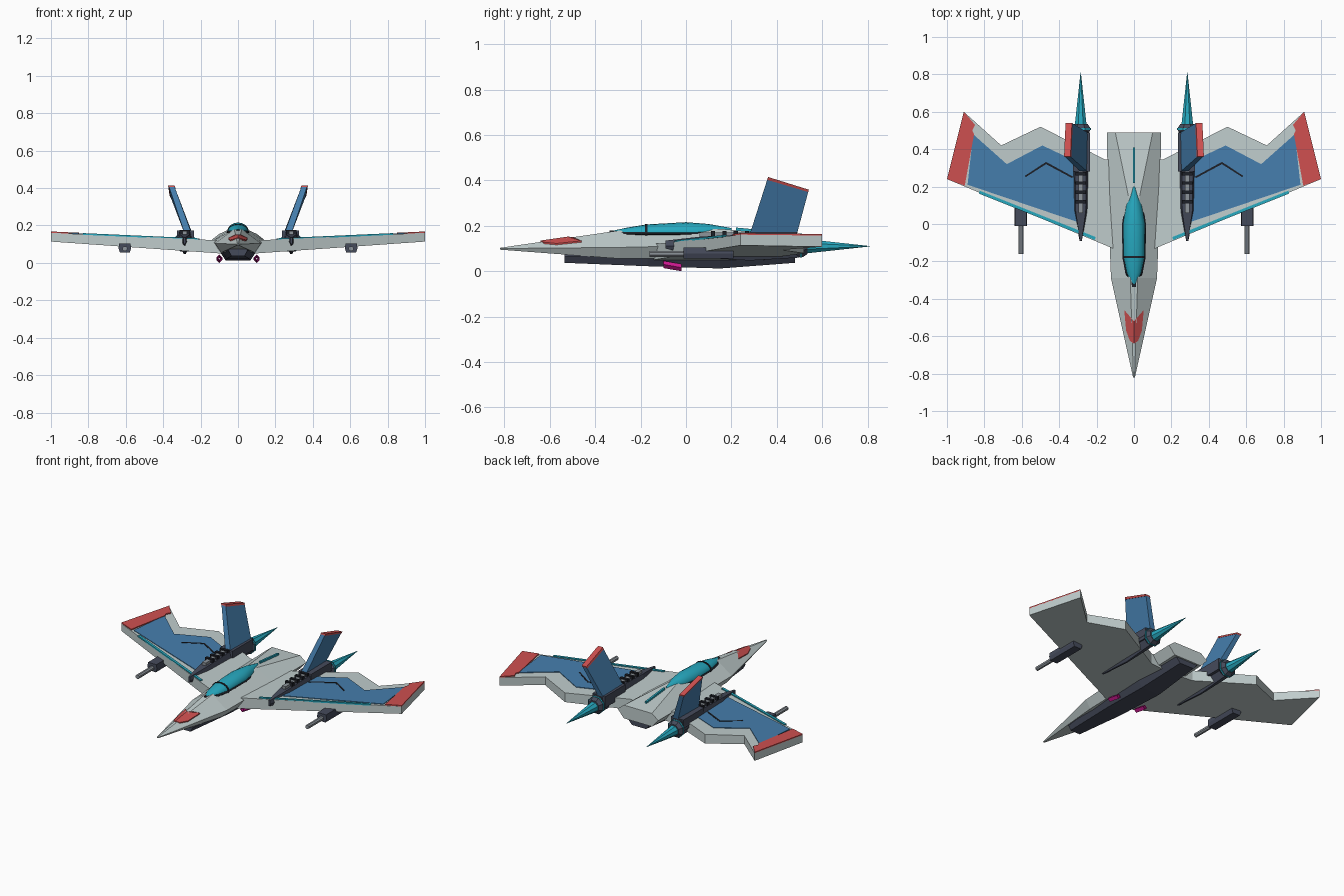
import bpy
import bmesh
import math

cube = bpy.data.objects.get("Cube")
if cube:
    bpy.data.objects.remove(cube, do_unlink=True)


def material(name, r, g, b):
    m = bpy.data.materials.new(name)
    m.use_nodes = True
    m.diffuse_color = (r, g, b, 1)
    m.node_tree.nodes["Principled BSDF"].inputs["Base Color"].default_value = (r, g, b, 1)
    return m


HULL = material("pale grey", .53, .61, .61)
BLUE = material("panel blue", .06, .21, .42)
RED = material("signal red", .62, .08, .08)
TEAL = material("glass teal", .02, .40, .53)
DARK = material("slate", .06, .07, .105)
BLACK = material("near black", .012, .014, .02)
PINK = material("magenta", .65, .01, .30)
STEEL = material("steel grey", .27, .30, .33)


def finish(name, bm, mat, mirror=False, smooth=False):
    bmesh.ops.recalc_face_normals(bm, faces=bm.faces)
    mesh = bpy.data.meshes.new(name)
    bm.to_mesh(mesh)
    bm.free()
    mesh.materials.append(mat)
    ob = bpy.data.objects.new(name, mesh)
    bpy.context.collection.objects.link(ob)
    if mirror:
        ob.modifiers.new("mirror", "MIRROR").use_mirror_merge = False
    if smooth:
        for p in mesh.polygons:
            p.use_smooth = len(p.vertices) == 4
    return ob


def loft(name, rings, mat, caps=True, **kw):
    """Skin a list of equal-sized point rings."""
    bm = bmesh.new()
    vs = [[bm.verts.new(p) for p in ring] for ring in rings]
    n = len(vs[0])
    for a, b in zip(vs, vs[1:]):
        for i in range(n):
            j = (i + 1) % n
            bm.faces.new((a[i], a[j], b[j], b[i]))
    if caps:
        bm.faces.new(vs[0])
        bm.faces.new(vs[-1])
    return finish(name, bm, mat, **kw)


def slab(name, outline, top, bottom, mat, mirror=True):
    """Solid from a plan outline between two height functions of x, y."""
    return loft(name, [[(x, y, f(x, y)) for x, y in outline] for f in (bottom, top)],
                mat, mirror=mirror)


def plate(name, outline, surface, mat, lift=.004):
    return slab(name, outline, lambda x, y: surface(x, y) + lift,
                lambda x, y: surface(x, y) - .003, mat)


def box(name, x, y, z, mat, mirror=True):
    return slab(name, [(x[0], y[0]), (x[1], y[0]), (x[1], y[1]), (x[0], y[1])],
                lambda *_: z[1], lambda *_: z[0], mat, mirror)


def circle(x, y, z, rx, rz, n, turn=0):
    return [(x + rx * math.cos(turn + 2 * math.pi * i / n), y,
             z + rz * math.sin(turn + 2 * math.pi * i / n)) for i in range(n)]


def hexring(y, w, zm, tw, zt, bw, zb, x=0):
    return [(x + w, y, zm), (x + tw, y, zt), (x - tw, y, zt),
            (x - w, y, zm), (x - bw, y, zb), (x + bw, y, zb)]


# Fuselage
loft("fuselage", [
    hexring(-.82, .005, .1, .003, .103, .003, .095),
    hexring(-.29, .123, .105, .02, .18, .09, .055),
    hexring(.15, .14, .115, .03, .187, .1, .055),
    hexring(.49, .145, .12, .1, .155, .1, .07)], HULL)

# Dark belly hull and its centre panel
loft("belly_hull", [
    hexring(-.535, .05, .065, .04, .085, .035, .037),
    hexring(-.17, .09, .07, .08, .09, .06, .022),
    hexring(.15, .105, .07, .09, .09, .065, .012),
    hexring(.48, .08, .07, .07, .1, .05, .037)], DARK)


# Nose marking follows the sloped nose facets
def nose(x, y):
    t = (y + .82) / .53
    w, tw, zt, zm = .005 + .118 * t, .003 + .017 * t, .103 + .077 * t, .1 + .005 * t
    return zt + max(0, x - tw) / (w - tw) * (zm - zt)


plate("nose_marking", [(0, -.64), (.022, -.625), (.042, -.57), (.052, -.46), (.02, -.5), (0, -.52)],
      nose, RED, .006)

# Canopy, rim and frame
stations = [(-.33, .006, .177), (-.26, .04, .192), (-.175, .056, .206),
            (0, .058, .216), (.1, .043, .208), (.2, .005, .19)]
loft("canopy", [circle(0, y, .167, w, top - .167, 16) for y, w, top in stations],
     TEAL, smooth=True)
loft("canopy_rim", [circle(0, y * 1.02, .165, w + .006, .014, 12) for y, w, _ in stations], BLACK)
loft("canopy_frame", [circle(0, y, .167, .059, .042, 16) for y in (-.181, -.17)], BLACK)
slab("spine_strip", [(-.006, .22), (.006, .22), (.006, .41), (-.006, .41)],
     lambda x, y: .199 - .095 * (y - .15), lambda x, y: .17 - .095 * (y - .15), TEAL, mirror=False)


# Wings
def wing_top(x, y):
    return .125 + .045 * (x - .2)


def wing_bottom(x, y):
    return .065 + .07 * (x - .3)


slab("wing", [(.09, -.14), (1, .24), (.91, .6), (.71, .42), (.5, .52), (.155, .345), (.05, .345)],
     wing_top, wing_bottom, HULL)
plate("wing_panel", [(.3, .01), (.89, .21), (.86, .48), (.68, .32), (.49, .42), (.3, .33)],
      wing_top, BLUE)
plate("wing_tip_marking", [(.905, .205), (1, .24), (.91, .6), (.85, .53), (.865, .5), (.855, .48)],
      wing_top, RED, .007)
plate("leading_edge_strip", [(.21, -.085), (.83, .163), (.825, .178), (.205, -.07)],
      wing_top, TEAL, .006)
plate("panel_crease", [(.33, .245), (.47, .32), (.58, .25), (.583, .258), (.47, .332), (.327, .254)],
      wing_top, BLACK, .006)

# Engine pods on the wings
EX = .285
loft("engine_pod", [
    hexring(-.09, .006, .11, .005, .135, .003, .1, EX),
    hexring(.07, .037, .12, .027, .153, .005, .06, EX),
    hexring(.28, .042, .12, .03, .162, .005, .047, EX),
    hexring(.5, .042, .12, .03, .165, .012, .06, EX)], DARK, mirror=True)
box("engine_spine", (.272, .298), (.06, .3), (.14, .17), STEEL)
for i in range(4):
    y = .11 + .05 * i
    box("engine_rib", (.257, .313), (y, y + .018), (.14, .177), BLACK)
box("engine_housing", (.235, .325), (.28, .49), (.1, .172), DARK)
loft("nozzle_ring", [circle(EX, y, .113, r, r, 8, math.pi / 8)
                     for y, r in ((.48, .04), (.5, .055), (.515, .055), (.535, .04))],
     DARK, mirror=True)
loft("nozzle_flange", [circle(EX, y, .113, .059, .057, 8, math.pi / 8) for y in (.503, .512)],
     TEAL, mirror=True)
loft("exhaust_cone", [circle(EX, y, .11, r, r, 8, math.pi / 8)
                      for y, r in ((.53, .034), (.81, .001))], TEAL, mirror=True)


# Canted tail fins with coloured tips
def fin_ring(t, half):
    front, back = .28 + .08 * t, .485 + .055 * t
    zf, zb = .16 + .25 * t, .15 + .205 * t
    x = .268 + .087 * t
    return [(x - half, front, zf), (x + half, front, zf),
            (x + half - .008, back, zb), (x - half - .008, back, zb)]


loft("tail_fin", [fin_ring(0, .019), fin_ring(.98, .015)], BLUE, mirror=True)
loft("tail_fin_tip", [fin_ring(.97, .017), fin_ring(1.02, .017)], RED, mirror=True)

# Underwing guns
loft("gun_pod", [hexring(y, .034, .078, .03, .105, .026, .055, .605)
                 for y in (-.01, .21)], DARK, mirror=True)
loft("gun_barrel", [circle(.605, y, .076, .014, .014, 8, math.pi / 8) for y in (-.16, 0)],
     STEEL, mirror=True)

# Small tilted belly tubes
tube = loft("belly_tube", [circle(.1, y, z, .016, .016, 4) for y, z in ((-.1, .03), (-.02, .016))],
            PINK, caps=False, mirror=True)
shell = tube.modifiers.new("wall", "SOLIDIFY")
shell.thickness = .005
